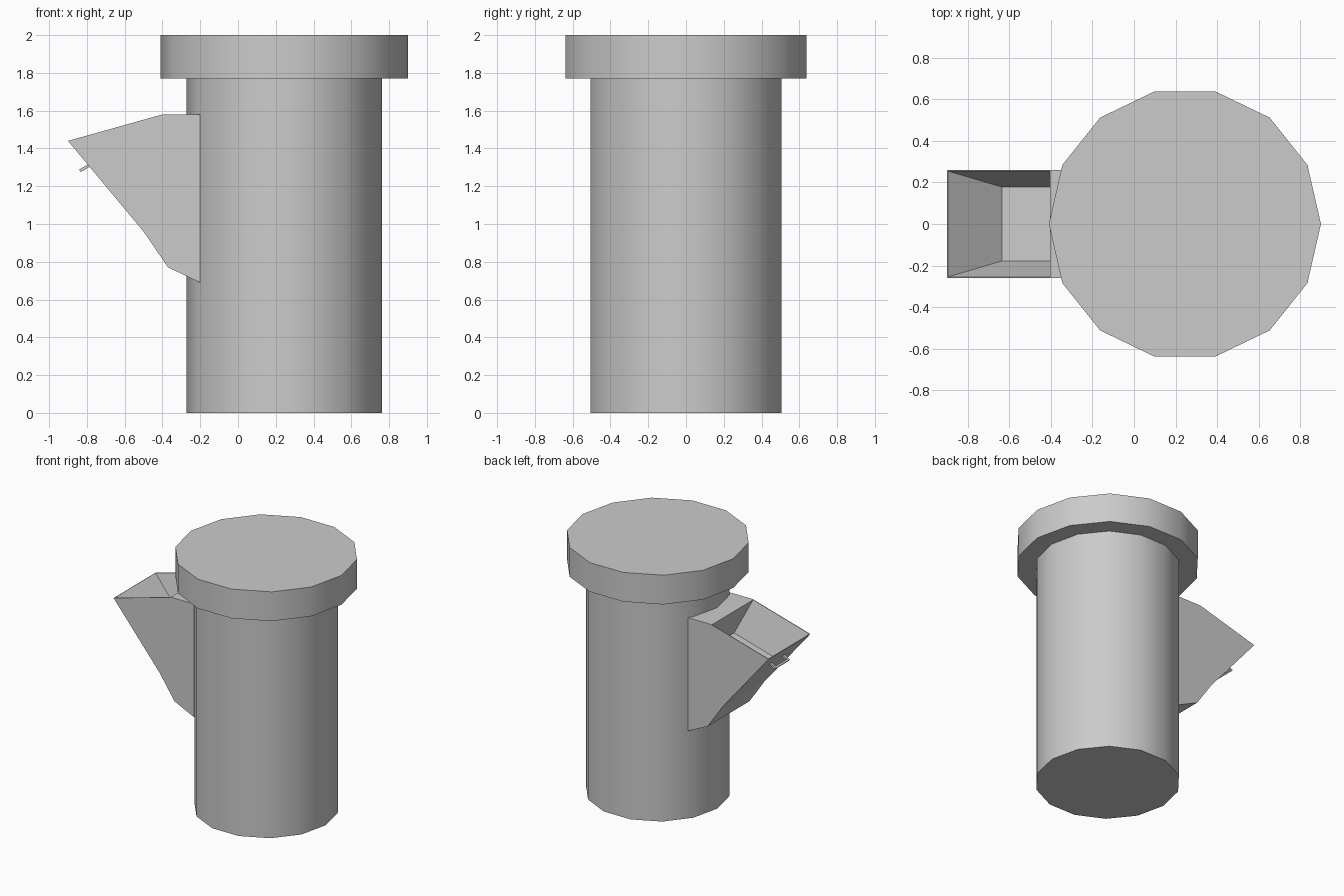
import bpy, bmesh, math
from mathutils import Vector

if "Cube" in bpy.data.objects:
    bpy.data.objects.remove(bpy.data.objects["Cube"])

AXIS_X = 0.245


def drum(name, radius, z0, z1):
    """14-sided drum with a corner on the x axis."""
    bpy.ops.mesh.primitive_cylinder_add(
        vertices=14, radius=radius, depth=z1 - z0,
        location=(AXIS_X, 0, (z0 + z1) / 2),
        rotation=(0, 0, math.pi / 2))
    ob = bpy.context.object
    ob.name = name
    bpy.ops.object.shade_smooth_by_angle(angle=math.radians(30))
    return ob


def add_object(name, bm):
    bmesh.ops.recalc_face_normals(bm, faces=bm.faces)
    me = bpy.data.meshes.new(name)
    bm.to_mesh(me)
    bm.free()
    ob = bpy.data.objects.new(name, me)
    bpy.context.collection.objects.link(ob)
    return ob


# Main body and wide lid
drum("body", 0.518, 0.0, 1.77)
drum("lid", 0.655, 1.77, 2.0)

# Side hopper: extruded side profile
profile = [(-0.2, 1.58), (-0.4, 1.58), (-0.9, 1.44),
           (-0.5, 0.96), (-0.37, 0.77), (-0.2, 0.69)]
half_w = 0.26
bm = bmesh.new()
near = [bm.verts.new((x, -half_w, z)) for x, z in profile]
far = [bm.verts.new((x, half_w, z)) for x, z in profile]
bm.faces.new(near)
bm.faces.new(far[::-1])
sides = []
for i in range(len(profile)):
    j = (i + 1) % len(profile)
    sides.append(bm.faces.new((near[i], far[i], far[j], near[j])))
bmesh.ops.recalc_face_normals(bm, faces=bm.faces)

# Tapered opening sunk into the sloping top
mouth = sides[1]
bmesh.ops.inset_region(bm, faces=[mouth], thickness=0.008)
floor = bmesh.ops.extrude_discrete_faces(bm, faces=[mouth])["faces"][0]
centre = floor.calc_center_median()
target = Vector((-0.465, 0, 1.27))
for v in floor.verts:
    v.co = target + (v.co - centre) * 0.7
add_object("hopper", bm)

# Thin U-shaped handle on the slanted front of the hopper
along = Vector((-0.4, 0, 0.48)).normalized()
out = Vector((-0.86, 0, -0.5)).normalized()
base = Vector((-0.785, 0, 1.312))


def bar(bm, y0, y1, d0, d1, t=0.008):
    verts = [bm.verts.new(base + out * d + along * s + Vector((0, y, 0)))
             for y in (y0, y1) for d in (d0, d1) for s in (-t, t)]
    for f in ((0, 1, 3, 2), (4, 6, 7, 5), (0, 4, 5, 1),
              (2, 3, 7, 6), (0, 2, 6, 4), (1, 5, 7, 3)):
        bm.faces.new([verts[k] for k in f])


bm = bmesh.new()
bar(bm, -0.09, 0.09, 0.045, 0.06)
for s in (-1, 1):
    bar(bm, s * 0.09, s * 0.072, -0.01, 0.045)
add_object("handle", bm)
